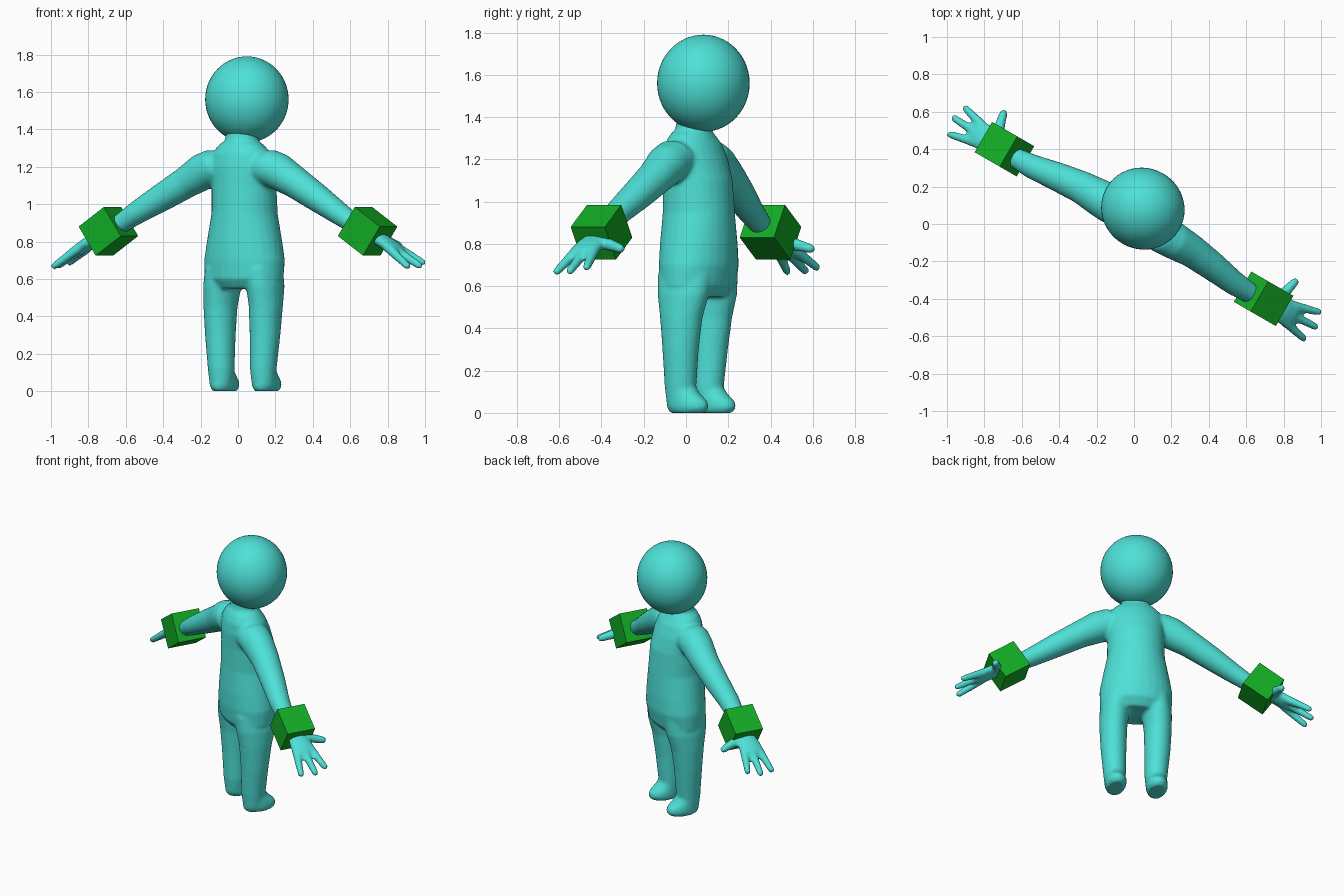
import bpy, bmesh, math
from mathutils import Matrix, Vector

cube = bpy.data.objects.get("Cube")
if cube:
    bpy.data.objects.remove(cube, do_unlink=True)

# The figure is modelled facing +y, then turned about z
TURN = Matrix.Rotation(math.radians(-30), 4, 'Z')
SLOPE = math.radians(31)


def material(name, rgb):
    m = bpy.data.materials.new(name)
    m.use_nodes = True
    m.diffuse_color = (*rgb, 1)
    m.node_tree.nodes["Principled BSDF"].inputs["Base Color"].default_value = (*rgb, 1)
    return m


turquoise = material("turquoise skin", (0.075, 0.75, 0.68))
green = material("green cuff", (0.006, 0.42, 0.018))


def loft(bm, stations, u, v, side=1, n=28):
    """Closed tube through (x, y, z, radius_u, radius_v) rings."""
    rings = []
    for x, y, z, a, b in stations:
        ring = []
        for i in range(n):
            t = 2 * math.pi * i / n
            p = Vector((x, y, z)) + u * (a * math.cos(t)) + v * (b * math.sin(t))
            ring.append(bm.verts.new((p.x * side, p.y, p.z)))
        rings.append(ring)
    for r, q in zip(rings, rings[1:]):
        for i in range(n):
            j = (i + 1) % n
            bm.faces.new((r[i], r[j], q[j], q[i]))
    bm.faces.new(rings[0][::-1])
    bm.faces.new(rings[-1])


def finger(bm, start, end, r0, r1, side):
    """Tapered digit with a rounded tip."""
    p, q = Vector(start), Vector(end)
    d = (q - p).normalized()
    u = d.cross(Vector((0, 0, 1))).normalized()
    length = (q - p).length
    path = [(0, r0), (length - r1, r1), (length - r1 * 0.4, r1 * 0.85), (length, r1 * 0.3)]
    loft(bm, [(*(p + d * t), r, r) for t, r in path], u, u.cross(d), side, 14)


def finish(name, bm, mat, smooth=True):
    bmesh.ops.recalc_face_normals(bm, faces=bm.faces)
    bm.transform(TURN)
    mesh = bpy.data.meshes.new(name)
    bm.to_mesh(mesh)
    bm.free()
    mesh.materials.append(mat)
    for f in mesh.polygons:
        f.use_smooth = smooth
    ob = bpy.data.objects.new(name, mesh)
    bpy.context.collection.objects.link(ob)
    return ob


X, Y = Vector((1, 0, 0)), Vector((0, 1, 0))
ACROSS = Vector((math.sin(SLOPE), 0, math.cos(SLOPE)))

# Torso and neck
body = bmesh.new()
loft(body, [
    (0, 0.06, 0.55, 0.17, 0.12), (0, 0.065, 0.6, 0.225, 0.16),
    (0, 0.07, 0.7, 0.228, 0.175), (0, 0.07, 0.8, 0.21, 0.175),
    (0, 0.07, 0.95, 0.18, 0.168), (0, 0.065, 1.1, 0.178, 0.16),
    (0, 0.05, 1.2, 0.185, 0.145), (0, 0.04, 1.27, 0.17, 0.125),
    (0, 0.035, 1.315, 0.13, 0.1), (0, 0.04, 1.34, 0.09, 0.085),
    (0, 0.055, 1.42, 0.09, 0.085)], X, Y)

for side in (1, -1):
    # Leg
    loft(body, [
        (0.13, 0.045, 0.03, 0.06, 0.065), (0.13, 0.045, 0.12, 0.07, 0.076),
        (0.138, 0.05, 0.3, 0.08, 0.088), (0.14, 0.055, 0.45, 0.086, 0.105),
        (0.133, 0.062, 0.56, 0.092, 0.13), (0.12, 0.065, 0.66, 0.09, 0.14)], X, Y, side)
    # Foot
    loft(body, [
        (0.13, 0.082, 0, 0.054, 0.09), (0.13, 0.085, 0.025, 0.066, 0.108),
        (0.13, 0.082, 0.055, 0.066, 0.104), (0.13, 0.065, 0.09, 0.064, 0.08),
        (0.13, 0.05, 0.13, 0.06, 0.065)], X, Y, side)
    # Arm
    loft(body, [
        (0.06, 0.03, 1.215, 0.08, 0.08), (0.15, 0.03, 1.2, 0.105, 0.105),
        (0.23, 0.03, 1.175, 0.1, 0.1), (0.34, 0.03, 1.115, 0.088, 0.085),
        (0.48, 0.015, 1.035, 0.078, 0.075), (0.62, -0.005, 0.955, 0.066, 0.062),
        (0.72, -0.01, 0.895, 0.055, 0.052), (0.83, 0, 0.835, 0.045, 0.04)],
        Y, ACROSS, side)
    # Palm
    loft(body, [
        (0.81, 0, 0.845, 0.042, 0.036), (0.87, 0, 0.815, 0.06, 0.036),
        (0.93, 0, 0.785, 0.074, 0.034), (0.98, 0, 0.755, 0.07, 0.028),
        (1.0, 0, 0.743, 0.055, 0.016)], Y, ACROSS, side)
    # Three fingers and a thumb
    for y0, tip in ((0.046, (1.105, 0.09, 0.68)), (0, (1.13, 0.01, 0.662)),
                    (-0.046, (1.105, -0.08, 0.658))):
        finger(body, (0.95, y0, 0.77), tip, 0.028, 0.02, side)
    finger(body, (0.865, 0.02, 0.815), (0.905, 0.182, 0.772), 0.036, 0.023, side)

figure = finish("body", body, turquoise)
remesh = figure.modifiers.new("blend", 'REMESH')
remesh.mode = 'VOXEL'
remesh.voxel_size = 0.01
remesh.use_smooth_shade = True
soften = figure.modifiers.new("soften", 'SMOOTH')
soften.factor = 0.5
soften.iterations = 7

# Head
head = bmesh.new()
bmesh.ops.create_uvsphere(head, u_segments=48, v_segments=28, radius=1)
head.transform(Matrix.Translation((0, 0.095, 1.56)) @ Matrix.Diagonal((0.225, 0.217, 0.23, 1)))
finish("head", head, turquoise)

# Cube cuffs around the wrists
for side, name in ((1, "left_cuff"), (-1, "right_cuff")):
    cuff = bmesh.new()
    bmesh.ops.create_cube(cuff, size=0.187)
    cuff.transform(Matrix.Translation((0.8 * side, 0, 0.855))
                   @ Matrix.Rotation(math.radians(34) * side, 4, 'Y'))
    finish(name, cuff, green, False)
